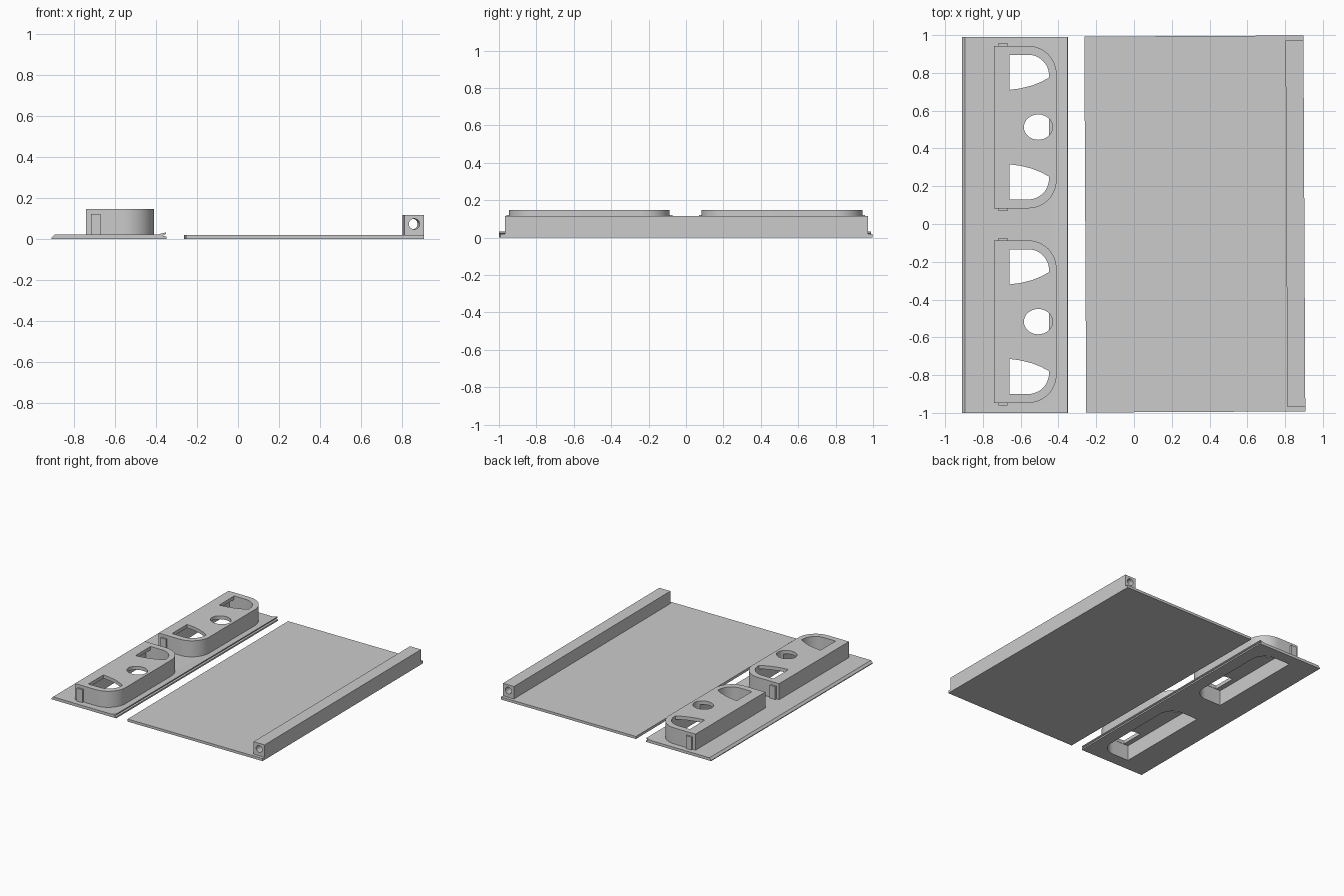
import bpy, bmesh, math
from mathutils import Matrix

cube = bpy.data.objects.get("Cube")
if cube:
    bpy.data.objects.remove(cube, do_unlink=True)

grey = bpy.data.materials.new("plain grey")
grey.use_nodes = True
COLOUR = (0.6, 0.6, 0.6, 1)
grey.diffuse_color = COLOUR
grey.node_tree.nodes["Principled BSDF"].inputs["Base Color"].default_value = COLOUR


def prism(name, pts, lo, hi, axis="z"):
    """Extrude a closed profile: (x, y) along z, or (x, z) along y."""
    bm = bmesh.new()
    place = (lambda a, b: (a, b, lo)) if axis == "z" else (lambda a, b: (a, lo, b))
    face = bm.faces.new([bm.verts.new(place(*p)) for p in pts])
    moved = bmesh.ops.extrude_face_region(bm, geom=[face])["geom"]
    step = (0, 0, hi - lo) if axis == "z" else (0, hi - lo, 0)
    bmesh.ops.translate(bm, vec=step, verts=[v for v in moved if isinstance(v, bmesh.types.BMVert)])
    bmesh.ops.recalc_face_normals(bm, faces=bm.faces)
    mesh = bpy.data.meshes.new(name)
    bm.to_mesh(mesh)
    bm.free()
    mesh.materials.append(grey)
    obj = bpy.data.objects.new(name, mesh)
    bpy.context.collection.objects.link(obj)
    return obj


def box(name, x0, x1, y0, y1, z0, z1):
    return prism(name, [(x0, y0), (x1, y0), (x1, y1), (x0, y1)], z0, z1)


def arc(cx, cy, rx, ry, start, end, steps=12):
    angles = [math.radians(start + (end - start) * i / steps) for i in range(steps + 1)]
    return [(cx + rx * math.cos(a), cy + ry * math.sin(a)) for a in angles]


def cut(obj, cutters):
    """Subtract every cutter, bake the result and drop the cutters."""
    for c in cutters:
        c.hide_render = True
        mod = obj.modifiers.new("cut", "BOOLEAN")
        mod.operation, mod.solver, mod.object = "DIFFERENCE", "EXACT", c
    bpy.context.view_layer.update()
    graph = bpy.context.evaluated_depsgraph_get()
    baked = bpy.data.meshes.new_from_object(obj.evaluated_get(graph))
    obj.modifiers.clear()
    obj.data = baked
    for c in cutters:
        bpy.data.objects.remove(c, do_unlink=True)


def d_shape(cy, x0, x1, half, r):
    """Rectangle with its two +x corners rounded."""
    return ([(x0, cy - half)] + arc(x1 - r, cy - half + r, r, r, -90, 0)
            + arc(x1 - r, cy + half - r, r, r, 0, 90) + [(x0, cy + half)])


def window(cy, side):
    """Corner window with a rounded outer corner and a bowed inner edge."""
    pts = [(-0.66, 0.383)] + arc(-0.56, 0.273, 0.11, 0.11, 90, 0)
    pts += [(-0.45, 0.262), (-0.49, 0.24), (-0.54, 0.22), (-0.6, 0.205), (-0.66, 0.197)]
    return [(x, cy + side * y) for x, y in pts]


CENTRES = [-0.517, 0.513]

# Narrow plate with slanted outer edge and a raised lip on the inner edge
plate = prism("narrow_plate", [
    (-0.91, 0), (-0.91, 0.006), (-0.895, 0.022), (-0.39, 0.022), (-0.352, 0.032),
    (-0.352, 0.024), (-0.368, 0.016), (-0.35, 0.012), (-0.35, 0)], -1, 0.99, "y")
cut(plate, [prism("pocket", d_shape(cy, -0.7, -0.45, 0.385, 0.11), -0.1, 0.1) for cy in CENTRES])

# Hollow housings with windows, a round hole and end tabs
for label, cy in zip(("front", "back"), CENTRES):
    housing = prism(label + "_housing", d_shape(cy, -0.742, -0.41, 0.43, 0.15), 0.021, 0.147)
    cut(housing, [
        prism("pocket", d_shape(cy, -0.7, -0.45, 0.385, 0.11), -0.1, 0.12),
        prism("round_hole", arc(-0.507, cy, 0.076, 0.067, 0, 348.75, 31), 0.05, 0.3),
        prism("window_a", window(cy, 1), 0.05, 0.3),
        prism("window_b", window(cy, -1), 0.05, 0.3)])
    for side, end in ((-1, "near"), (1, "far")):
        y0, y1 = sorted((cy + side * 0.42, cy + side * 0.444))
        box(f"{label}_{end}_tab", -0.718, -0.67, y0, y1, 0.021, 0.122)

# Wide sheet and its bored edge rail, turned very slightly
sheet = box("wide_sheet", -0.58, 0.58, -0.995, 0.995, 0, 0.02)
rail = box("edge_rail", 0.485, 0.58, -0.97, 0.97, 0.0, 0.117)
cut(rail, [prism("bore", arc(0.533, 0.073, 0.026, 0.026, 0, 345, 23), -1.2, 1.2, "y")])
for part in (sheet, rail):
    part.data.transform(Matrix.Translation((0.322, 0, 0)) @ Matrix.Rotation(0.005, 4, "Z"))

# Smooth the rounded walls, keep the edges crisp
bpy.ops.object.select_all(action="DESELECT")
for obj in bpy.context.scene.objects:
    if obj.type == "MESH":
        obj.select_set(True)
        bpy.context.view_layer.objects.active = obj
bpy.ops.object.shade_smooth_by_angle(angle=math.radians(30))
